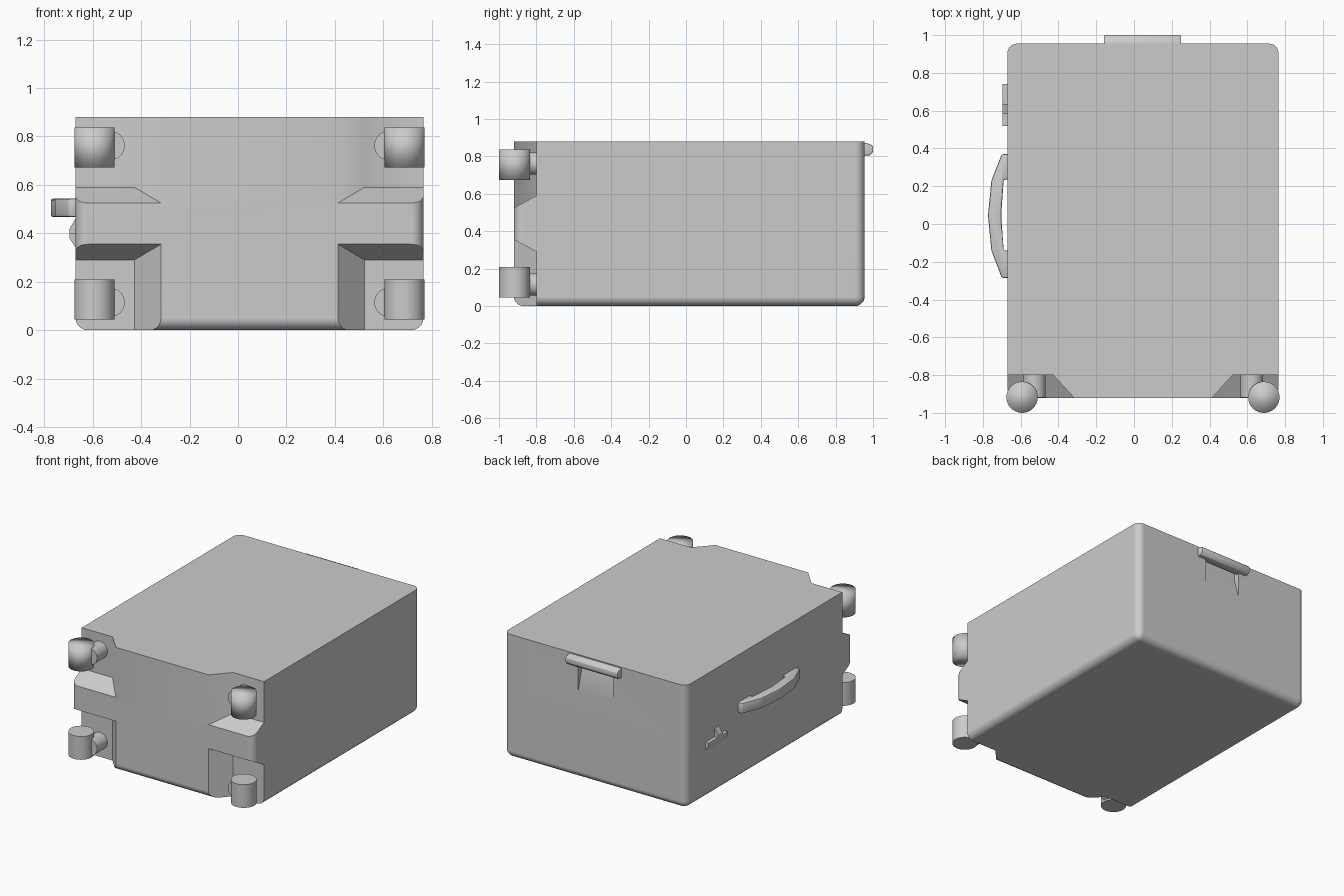
import bpy, bmesh, math

cube = bpy.data.objects.get("Cube")
if cube:
    bpy.data.objects.remove(cube, do_unlink=True)

grey = bpy.data.materials.new("shell grey")
grey.use_nodes = True
colour = (0.6, 0.6, 0.6, 1)
grey.diffuse_color = colour
grey.node_tree.nodes["Principled BSDF"].inputs["Base Color"].default_value = colour

CX = 0.0475            # middle of the case across x
HALF_W, FRONT, BACK = 0.7175, -0.92, 0.955
SEAM, TOP = 0.465, 0.88


def finish(bm, name):
    bmesh.ops.recalc_face_normals(bm, faces=bm.faces)
    mesh = bpy.data.meshes.new(name)
    bm.to_mesh(mesh)
    bm.free()
    mesh.materials.append(grey)
    obj = bpy.data.objects.new(name, mesh)
    bpy.context.collection.objects.link(obj)
    return obj


def activate(obj):
    bpy.ops.object.select_all(action='DESELECT')
    obj.select_set(True)
    bpy.context.view_layer.objects.active = obj


def smooth(obj, angle):
    activate(obj)
    bpy.ops.object.shade_smooth_by_angle(angle=math.radians(angle))


def prism(name, points, axis, low, high, bevel=0):
    """Extrude a closed profile along x, y or z (axis 0, 1, 2)."""
    bm = bmesh.new()

    def place(p, depth):
        co = list(p)
        co.insert(axis, depth)
        return bm.verts.new(co)
    face = bm.faces.new([place(p, low) for p in points])
    ext = bmesh.ops.extrude_face_region(bm, geom=[face])
    for v in ext["geom"]:
        if isinstance(v, bmesh.types.BMVert):
            v.co[axis] = high
    if bevel:
        bmesh.ops.bevel(bm, geom=bm.edges[:], offset=bevel, segments=2,
                        profile=0.5, affect='EDGES')
    return finish(bm, name)


def shell(name, z0, z1, outer_z):
    """Half case: rounded along the outer face and the back corners."""
    bm = bmesh.new()
    bmesh.ops.create_cube(bm, size=1)
    for v in bm.verts:
        v.co.x = CX + 2 * HALF_W * v.co.x
        v.co.y = FRONT if v.co.y < 0 else BACK
        v.co.z = z0 if v.co.z < 0 else z1

    def rounded(e):
        a, b = (v.co for v in e.verts)
        at_front = a.y == b.y == FRONT
        return not at_front and (a.z == b.z == outer_z or a.z != b.z)
    bmesh.ops.bevel(bm, geom=[e for e in bm.edges if rounded(e)], offset=0.05,
                    segments=5, profile=0.5, affect='EDGES')
    return finish(bm, name)


def notch(side, flip):
    """Tapered wheel bay cutter for one front corner."""
    bm = bmesh.new()
    rings = []
    for y, inner, height in ((-0.80, 0.475, 0.29), (-1.04, 0.255, 0.42)):
        ring = []
        for x, z in ((0.9, -0.1), (inner, -0.1), (inner, height), (0.9, height)):
            ring.append(bm.verts.new((CX + side * x, y, TOP - z if flip else z)))
        rings.append(ring)
        bm.faces.new(ring)
    for i in range(4):
        j = (i + 1) % 4
        bm.faces.new((rings[0][i], rings[0][j], rings[1][j], rings[1][i]))
    return finish(bm, "bay_cutter")


def cut(obj, cutter):
    cutter.hide_render = True
    mod = obj.modifiers.new("cut", 'BOOLEAN')
    mod.operation, mod.solver, mod.object = 'DIFFERENCE', 'EXACT', cutter
    activate(obj)
    bpy.ops.object.modifier_apply(modifier=mod.name)
    bpy.data.objects.remove(cutter, do_unlink=True)


def cylinder(name, loc, radius, depth, rot=(0, 0, 0)):
    bpy.ops.mesh.primitive_cylinder_add(vertices=32, radius=radius, depth=depth,
                                        location=loc, rotation=rot)
    obj = bpy.context.object
    obj.name = name
    obj.data.materials.append(grey)
    return obj


# Two halves of the case with wheel bays
lower = shell("lower_shell", 0, SEAM, 0)
upper = shell("upper_shell", SEAM, TOP, TOP)
for side in (-1, 1):
    cut(lower, notch(side, False))
    cut(upper, notch(side, True))

# Sloped hand recess in the back wall
cut(upper, prism("recess_cutter", [(1.0, 0.84), (0.91, 0.84), (0.91, 0.78), (0.956, 0.62),
                                   (1.0, 0.62)], 0, -0.10, 0.18))
for obj, angle in ((lower, 30), (upper, 60)):
    smooth(obj, angle)
    weighted = obj.modifiers.new("weighted normals", 'WEIGHTED_NORMAL')
    weighted.keep_sharp = True

# Wheels and their axle hubs
for side, tag in ((-1, "right"), (1, "left")):
    for z, level in ((0.127, "lower"), (0.755, "upper")):
        wheel = cylinder(f"{level}_{tag}_wheel", (CX + side * 0.64, -0.917, z), 0.083, 0.165)
        smooth(wheel, 30 if level == "lower" else 180)
        hub_z = 0.115 if level == "lower" else 0.762
        hub = cylinder(f"{level}_{tag}_hub", (CX + side * 0.575, -0.855, hub_z),
                       0.06, 0.125, (math.pi / 2, 0, 0))
        smooth(hub, 30)

# Pull lip at the back
lip = prism("back_pull_handle", [(0.93, 0.875), (0.965, 0.872), (1.0, 0.857), (1.0, 0.825),
                                 (0.985, 0.805), (0.93, 0.805)], 0, -0.16, 0.25, 0.005)
smooth(lip, 35)

# Side carry handle: an angular arch
arch = [(-0.66, -0.285), (-0.70, -0.285), (-0.755, -0.14), (-0.773, 0.045),
        (-0.755, 0.23), (-0.70, 0.37), (-0.66, 0.37), (-0.66, 0.235),
        (-0.69, 0.235), (-0.703, 0.045), (-0.69, -0.14), (-0.66, -0.14)]
grip = prism("side_handle", arch, 2, 0.468, 0.543, 0.008)
smooth(grip, 35)

# Side latch: stem and crossbar
prism("latch_stem", [(-0.66, 0.465), (-0.672, 0.458), (-0.695, 0.42), (-0.695, 0.38),
                     (-0.66, 0.38)], 1, 0.585, 0.635)
prism("latch_bar", [(-0.66, 0.40), (-0.695, 0.40), (-0.695, 0.38), (-0.67, 0.34),
                    (-0.66, 0.34)], 1, 0.52, 0.74)
